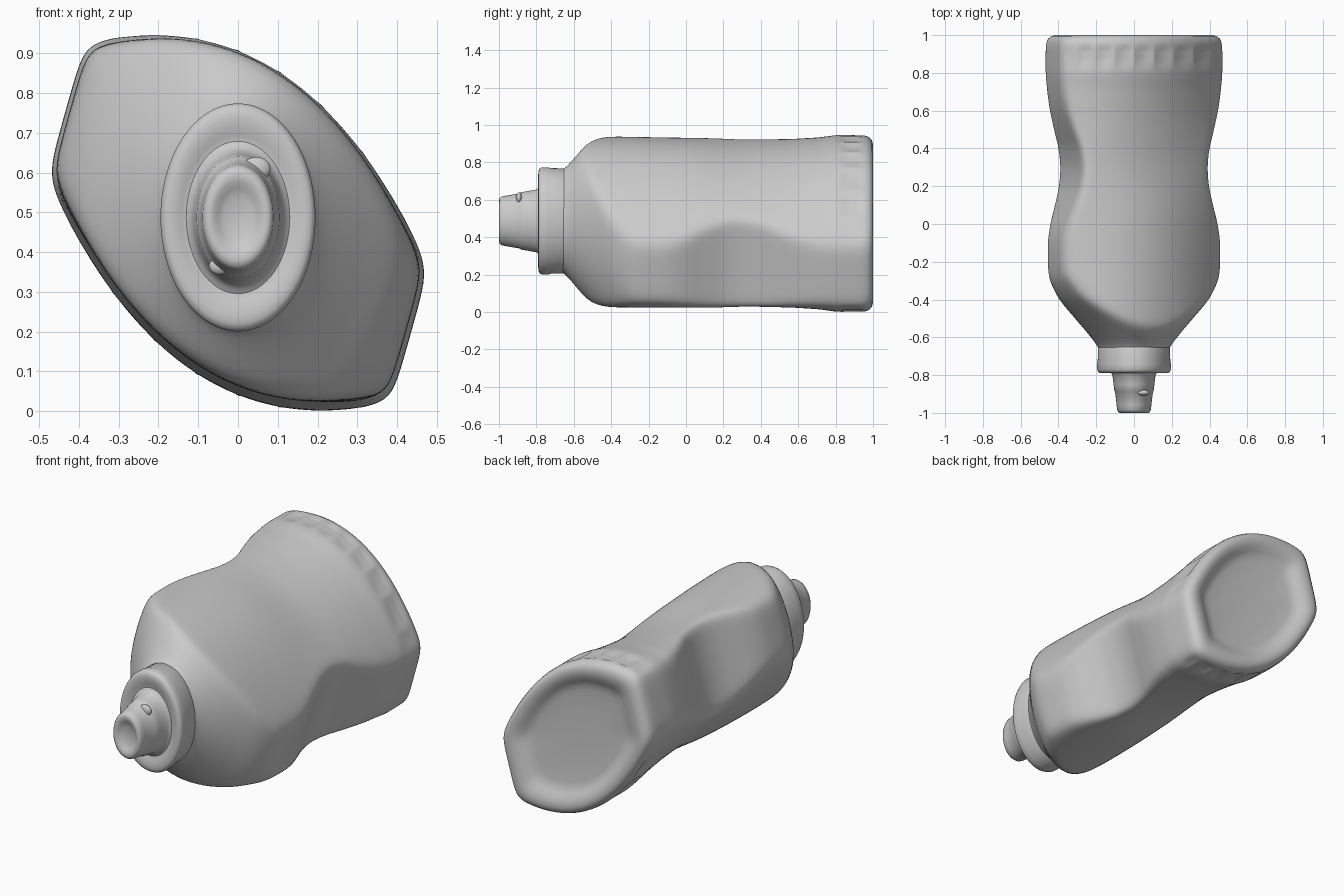
import bpy, bmesh
from math import cos, sin, pi, sqrt
from mathutils import Vector

if "Cube" in bpy.data.objects:
    bpy.data.objects.remove(bpy.data.objects["Cube"])

STRETCH = 1.47  # the round parts are ellipses, taller in z than wide in x


def curve(keys, y):
    """Smooth interpolation through (position, value) keys."""
    if y <= keys[0][0]:
        return keys[0][1]
    if y >= keys[-1][0]:
        return keys[-1][1]
    n = len(keys)
    slope = []
    for k in range(n):
        a, b = keys[max(k - 1, 0)], keys[min(k + 1, n - 1)]
        slope.append((b[1] - a[1]) / (b[0] - a[0]))
    i = max(k for k in range(n - 1) if keys[k][0] <= y)
    (y0, v0), (y1, v1) = keys[i], keys[i + 1]
    d = y1 - y0
    t = (y - y0) / d
    return ((2*t**3 - 3*t**2 + 1) * v0 + (t**3 - 2*t**2 + t) * d * slope[i]
            + (3*t**2 - 2*t**3) * v1 + (t**3 - t**2) * d * slope[i + 1])


def loft(name, rings):
    """Skin a list of closed rings and fill both ends."""
    bm = bmesh.new()
    loops = [[bm.verts.new(p) for p in ring] for ring in rings]
    n = len(loops[0])
    for a, b in zip(loops, loops[1:]):
        for i in range(n):
            j = (i + 1) % n
            bm.faces.new((a[i], a[j], b[j], b[i]))
    bm.faces.new(loops[0])
    bm.faces.new(loops[-1])
    bmesh.ops.recalc_face_normals(bm, faces=bm.faces)
    return finish(name, bm)


def finish(name, bm, angle=0.7):
    mesh = bpy.data.meshes.new(name)
    bm.to_mesh(mesh)
    bm.free()
    ob = bpy.data.objects.new(name, mesh)
    bpy.context.collection.objects.link(ob)
    bpy.ops.object.select_all(action='DESELECT')
    ob.select_set(True)
    bpy.context.view_layer.objects.active = ob
    bpy.ops.object.shade_smooth_by_angle(angle=angle)
    return ob


# Bottle body: shoulder cone, curved labels and waisted sides blended together
CONE = [(-.67, .185), (-.65, .192), (-.6, .228), (-.5, .312), (-.4, .397),
        (-.3, .465), (-.2, .55), (0, .8), (.2, 1.2)]
SIDE = [(-.5, .5), (-.3, .5), (-.1, .498), (0, .475), (.1, .437), (.2, .405), (.3, .395),
        (.4, .41), (.5, .445), (.6, .478), (.7, .5), (.8, .512), (1, .51)]
FACE = [(-.6, .366), (-.3, .364), (0, .352), (.3, .326), (.5, .334), (.7, .358),
        (.82, .378), (1, .378)]
BULGE = [(-.6, .82), (-.3, .82), (0, .74), (.3, .58), (.6, .7), (.82, .8), (1, .8)]
SEGS, SHARP = 256, 24


def body_ring(y, scale=1.0, y_out=None):
    ring = []
    zc = curve([(-.65, .485), (0, .477), (1, .473)], y)
    cone, side, face, bulge = (curve(c, y) for c in (CONE, SIDE, FACE, BULGE))
    for k in range(SEGS):
        a = 2 * pi * k / SEGS
        x, z = cos(a), STRETCH * sin(a)
        s = x - .28 * z              # across the bottle's width
        h = abs(z + .55 * s)         # through its thickness
        q = bulge * s * s + 1e-6
        r_face = (-h + sqrt(h * h + 4 * q * face)) / (2 * q)
        r_side = side / (abs(s) + 1e-6)
        r = sum(c ** -SHARP for c in (cone, r_face, r_side)) ** (-1 / SHARP)
        # Row of shallow grip dents near the base, on the two wide faces
        if .81 < y < .97 and r_face < r_side:
            depth = .024 * min(1, (.97 - y) / .03, (y - .81) / .06)
            edge = min(1, (r_side / r_face - 1) * 6)
            r *= 1 - depth * edge * abs(sin(pi * r * x / .105))
        r *= scale
        ring.append((r * x, y if y_out is None else y_out, zc + r * z))
    return ring


ys = [-.67 + .02 * i for i in range(74)] + [.815 + .012 * i for i in range(10)]
rings = [body_ring(y) for y in ys]
# Rounded heel and recessed base
for y, sc in ((.945, .998), (.965, .99), (.982, .972), (.994, .94), (1, .895), (.998, .84),
              (.99, .78), (.975, .725), (.963, .67), (.958, .6), (.953, .4), (.951, .2), (.95, .02)):
    rings.append(body_ring(.97, sc, y))
loft("bottle_body", rings)


# Cap parts: elliptical turned profiles of (y, x radius)
def turned(name, profile, segs=96):
    loft(name, [[(r * cos(2*pi*k/segs), y, .487 + STRETCH * r * sin(2*pi*k/segs))
                 for k in range(segs)] for y, r in profile])


turned("cap_collar", [(-.645, .16), (-.645, .187), (-.655, .191), (-.72, .192), (-.74, .195),
                      (-.77, .195), (-.782, .191), (-.789, .182), (-.79, .17), (-.788, .15),
                      (-.782, .14), (-.78, .128), (-.78, .05)])
turned("cap_nozzle", [(-.76, .135), (-.779, .132), (-.787, .122), (-.80, .114), (-.85, .108),
                      (-.885, .104), (-.89, .1), (-.96, .092), (-.985, .089), (-.996, .083),
                      (-1, .074), (-.998, .062), (-.988, .05), (-.98, .035), (-.977, .003)])

# Small snap nubs on opposite sides of the nozzle
for name, side in (("nozzle_nub_upper", 1), ("nozzle_nub_lower", -1)):
    bm = bmesh.new()
    bmesh.ops.create_uvsphere(bm, u_segments=24, v_segments=12, radius=1)
    size = .75 if side < 0 else 1
    for v in bm.verts:
        v.co = Vector((v.co.x * .036 * size + .046 * side, v.co.y * .016 - .893,
                       v.co.z * .03 * size + .487 + .122 * side))
    finish(name, bm)
